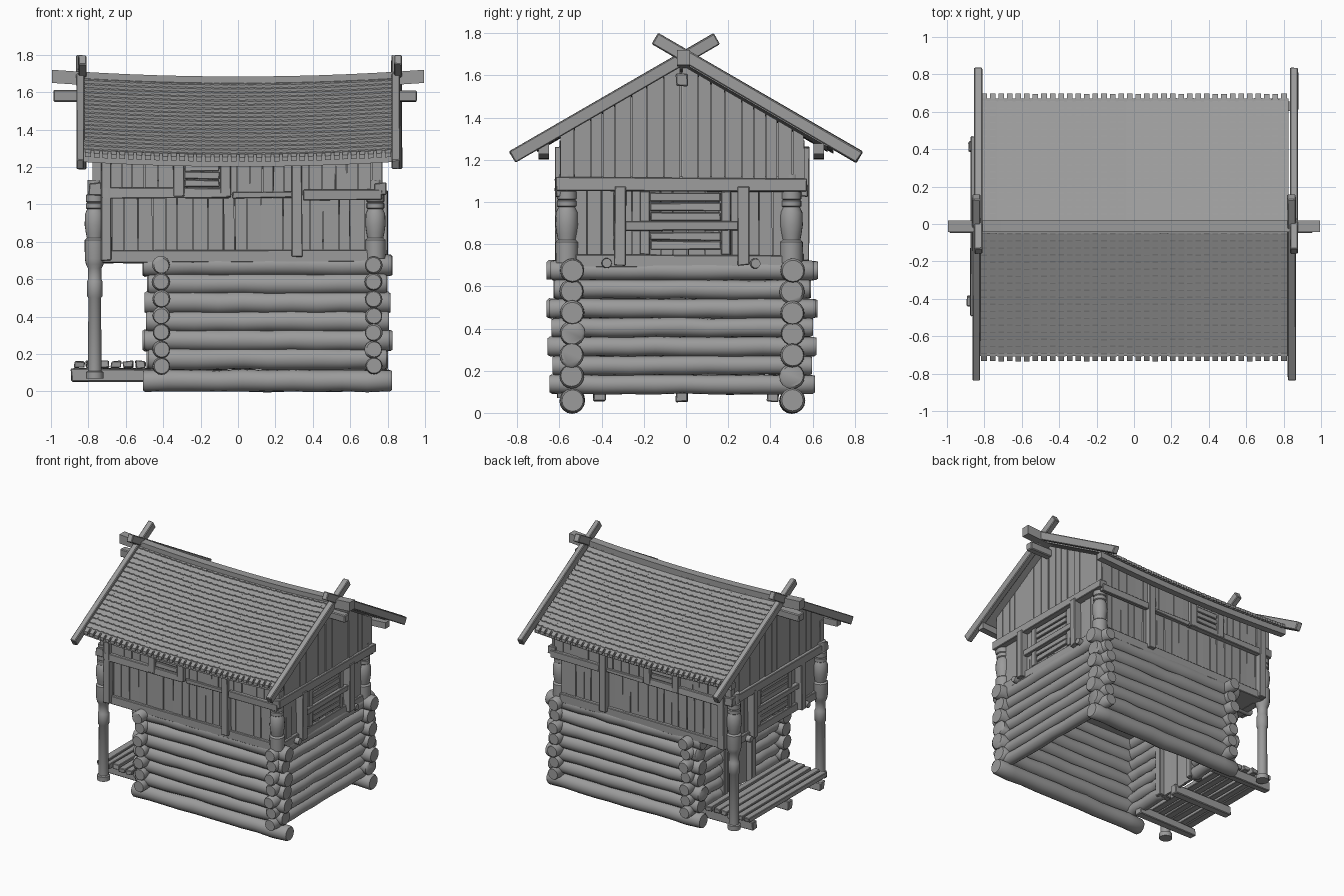
import bpy, bmesh, math, random
from mathutils import Matrix, Vector

random.seed(4)
cube = bpy.data.objects.get("Cube")
if cube:
    bpy.data.objects.remove(cube, do_unlink=True)

wood = bpy.data.materials.new("grey_wood")
GREY = (0.33, 0.33, 0.33, 1)
wood.diffuse_color = GREY
wood.use_nodes = True
wood.node_tree.nodes["Principled BSDF"].inputs["Base Color"].default_value = GREY
wood.node_tree.nodes["Principled BSDF"].inputs["Roughness"].default_value = 0.8

PITCH, RIDGE = 0.58, 1.658
CY = -0.018  # middle of the house body
SIDES = ((-1, "front"), (1, "back"))
X, Y, Z = Vector((1, 0, 0)), Vector((0, 1, 0)), Vector((0, 0, 1))


def jit(a):
    return random.uniform(-a, a)


def sag(x):
    return 0.025 * (x / 0.83) ** 2


def slope(y):
    return RIDGE - PITCH * abs(y)


def finish(name, bm, bevel=0.0, smooth=False):
    bmesh.ops.recalc_face_normals(bm, faces=bm.faces)
    mesh = bpy.data.meshes.new(name)
    bm.to_mesh(mesh)
    bm.free()
    ob = bpy.data.objects.new(name, mesh)
    bpy.context.collection.objects.link(ob)
    mesh.materials.append(wood)
    if bevel:
        mod = ob.modifiers.new("soft_edges", "BEVEL")
        mod.width, mod.segments = bevel, 1
    if smooth:
        bpy.ops.object.select_all(action="DESELECT")
        ob.select_set(True)
        bpy.context.view_layer.objects.active = ob
        bpy.ops.object.shade_smooth_by_angle(angle=math.radians(45))


def box(bm, x0, x1, y0, y1, z0, z1, wob=0.0):
    """Box between limits, with slightly hand-hewn corners."""
    verts = bmesh.ops.create_cube(bm, size=1)["verts"]
    for v in verts:
        v.co = Vector(((x1 if v.co.x > 0 else x0) + jit(wob),
                       (y1 if v.co.y > 0 else y0) + jit(wob),
                       (z1 if v.co.z > 0 else z0) + jit(wob)))
    return verts


def sagging_beam(bm, x0, x1, y0, y1, z0, z1):
    """Beam of short joined lengths that follows the roof's sag."""
    edges = [x0 + (x1 - x0) * i / 14 for i in range(15)]
    for a, b in zip(edges, edges[1:]):
        for v in box(bm, a, b, y0, y1, z0, z1):
            v.co.z += sag(v.co.x)
    bmesh.ops.remove_doubles(bm, verts=bm.verts, dist=0.0005)


def rings(bm, loops, sides):
    """Skin a list of (centre, radius, u, v) circles and cap both ends."""
    rows = []
    for c, r, u, v in loops:
        rows.append([bm.verts.new(c + r * (u * math.cos(math.tau * i / sides) +
                                           v * math.sin(math.tau * i / sides)))
                     for i in range(sides)])
    for a, b in zip(rows, rows[1:]):
        for i in range(sides):
            j = (i + 1) % sides
            bm.faces.new((a[i], a[j], b[j], b[i]))
    bm.faces.new(rows[0])
    bm.faces.new(rows[-1])


def log(bm, axis, a, b, side, z, r):
    """Round, slightly uneven log along the given axis."""
    other = Y if axis is X else X
    steps = 10
    stops = [a, a + 0.012] + [a + (b - a) * i / steps for i in range(1, steps)] + [b - 0.012, b]
    loops = []
    for i, t in enumerate(stops):
        end = i in (0, len(stops) - 1)
        c = axis * t + other * (side + jit(0.003)) + Z * (z + jit(0.003))
        loops.append((c, r * (0.87 if end else 1 + jit(0.04)), other, Z))
    rings(bm, loops, 16)


def lathe(bm, x, y, profile):
    rings(bm, [(Vector((x, y, z)), r, X, Y) for r, z in profile], 20)


# Log walls along the long sides
for s, side in SIDES:
    bm = bmesh.new()
    for i in range(7):
        z = 0.058 if i == 0 else 0.075 + 0.1 * i
        out = (0.02 if i % 2 else 0) + jit(0.008)
        log(bm, X, -0.505 + out, 0.82 - out, CY + s * 0.522, z, 0.058)
    finish(side + "_log_wall", bm, smooth=True)

# Log walls across, the porch side split by a doorway
for x, name in ((0.725, "gable_log_wall"), (-0.41, "porch_log_wall")):
    bm = bmesh.new()
    for i in range(7):
        z = 0.135 + 0.09 * i
        e = (0.635 if i % 2 == 0 else 0.61) + jit(0.01)
        if x < 0 and i < 5:
            log(bm, Y, CY - e, -0.17, x, z, 0.046)
            log(bm, Y, 0.17, CY + e, x, z, 0.046)
        else:
            log(bm, Y, CY - e, CY + e, x, z, 0.046)
    finish(name, bm, smooth=True)

# Door with its frame
bm = bmesh.new()
for s in (-1, 1):
    box(bm, -0.47, -0.36, s * 0.17 - 0.025, s * 0.17 + 0.025, 0.1, 0.63)
box(bm, -0.47, -0.36, -0.2, 0.2, 0.57, 0.62)
finish("door_frame", bm, 0.005)
bm = bmesh.new()
for i in range(4):
    box(bm, -0.42, -0.4, -0.15 + i * 0.075, -0.079 + i * 0.075, 0.1, 0.58, 0.002)
finish("door", bm)

# Porch joists and deck
bm = bmesh.new()
for y in (-0.41, -0.02, 0.41):
    box(bm, -0.89, -0.38, y - 0.028, y + 0.028, 0.055, 0.12, 0.006)
finish("porch_joists", bm, 0.005)
bm = bmesh.new()
for i in range(6):
    x = -0.85 + i * 0.066
    box(bm, x - 0.027, x + 0.027, -0.5 + jit(0.02), 0.47 + jit(0.02), 0.125, 0.162, 0.006)
finish("porch_planks", bm, 0.004)

# Turned corner posts
CARVED = [(0.053, 0.71), (0.054, 0.81), (0.042, 0.82), (0.048, 0.85), (0.054, 0.89), (0.052, 0.95),
          (0.04, 0.975), (0.047, 0.98), (0.047, 1.005), (0.041, 1.01), (0.047, 1.015),
          (0.047, 1.05), (0.04, 1.055), (0.038, 1.13)]
LEG = [(0.046, 0.07), (0.046, 0.105), (0.036, 0.11), (0.034, 0.5), (0.041, 0.51), (0.041, 0.59),
       (0.035, 0.6), (0.037, 0.66), (0.047, 0.68)]
for y, side in ((-0.565, "front"), (0.5, "back")):
    for x, name, profile in ((0.735, "corner_post", CARVED), (-0.766, "porch_post", LEG + CARVED)):
        bm = bmesh.new()
        lathe(bm, x, y, profile)
        finish(side + "_" + name, bm, smooth=True)

# Upper floor
bm = bmesh.new()
box(bm, -0.73, 0.72, -0.55, 0.51, 0.695, 0.725)
for y in (-0.375, 0.33):
    log(bm, X, -0.8, 0.8, y, 0.71, 0.025)
finish("upper_floor", bm)


def board_run(bm, a, b, make):
    """Lay upright boards of uneven width from a to b."""
    t = a
    while t < b - 0.02:
        e = min(t + random.uniform(0.055, 0.085), b)
        make(bm, t + 0.002, e - 0.002, jit(0.004))
        t = e


# Long upper walls: boards, rails, studs and lattice window
for s, side in SIDES:
    def wall(bm, x0, x1, y_in, y_out, z0, z1, wob=0.002):
        ys = sorted((CY + s * y_in, CY + s * y_out))
        return box(bm, x0, x1, ys[0], ys[1], z0, z1, wob)

    bm = bmesh.new()
    wall(bm, -0.73, 0.72, 0.525, 0.54, 0.7, 1.27, 0)
    board_run(bm, -0.73, 0.7, lambda m, a, b, d: wall(m, a, b, 0.53, 0.555 + d, 0.73, 1.05))
    board_run(bm, -0.78, 0.765, lambda m, a, b, d: wall(m, a, b, 0.53, 0.576 + d, 1.05, 1.29))
    finish(side + "_wall_boards", bm)

    bm = bmesh.new()
    wall(bm, -0.73, 0.7, 0.52, 0.578, 0.69, 0.755, 0.004)
    wall(bm, -0.73, -0.05, 0.56, 0.598, 1.035, 1.09, 0.004)
    wall(bm, -0.03, 0.3, 0.56, 0.59, 1.035, 1.065, 0.004)
    wall(bm, 0.35, 0.77, 0.56, 0.598, 1.025, 1.08, 0.004)
    for x, z0 in ((-0.315, 1.04), (-0.065, 1.04), (0.315, 0.72), (-0.705, 0.7)):
        wall(bm, x - 0.028, x + 0.028, 0.55, 0.602, z0, 1.26, 0.003)
    for z in (1.092, 1.135, 1.178):
        wall(bm, -0.285, -0.1, 0.56, 0.592, z, z + 0.039, 0.003)
    finish(side + "_wall_beams", bm, 0.004)

# Gable walls: boards following the roof, rails, studs and lattice window
for s, side in ((1, "right"), (-1, "porch")):
    def gable(bm, y0, y1, x_in, x_out, z0, z1, wob=0.002):
        return box(bm, min(s * x_in, s * x_out), max(s * x_in, s * x_out), y0, y1, z0, z1, wob)

    def gable_board(bm, a, b, d):
        for v in gable(bm, CY + a, CY + b, 0.72, 0.77 + d, 1.1, 2, 0):
            if v.co.z > 1.5:
                v.co.z = slope(v.co.y - CY) - 0.01

    bm = bmesh.new()
    gable(bm, -0.55, 0.51, 0.7, 0.72, 0.7, 1.12, 0)
    board_run(bm, -0.55, 0.51, lambda m, a, b, d: gable(m, a, b, 0.71, 0.745 + d, 0.72, 1.08))
    board_run(bm, -0.578, 0, gable_board)
    board_run(bm, 0, 0.578, gable_board)
    finish(side + "_gable_boards", bm)

    bm = bmesh.new()
    gable(bm, -0.62, 0.57, 0.73, 0.795, 1.05, 1.115, 0.005)
    gable(bm, -0.52, 0.48, 0.7, 0.765, 0.69, 0.75, 0.004)
    for y in (-0.312, 0.27):
        gable(bm, y - 0.028, y + 0.028, 0.73, 0.8, 0.7, 1.075, 0.004)
    gable(bm, -0.285, 0.25, 0.74, 0.78, 0.865, 0.908, 0.003)
    for y in (-0.195, 0.19):
        gable(bm, y - 0.022, y + 0.022, 0.73, 0.765, 0.75, 1.05, 0.003)
    for z in (0.775, 0.818, 0.912, 0.957, 1.002):
        gable(bm, -0.17, 0.165, 0.73, 0.763, z, z + 0.04, 0.003)
    finish(side + "_gable_beams", bm, 0.004)

# Sagging roof: a solid sheet under close courses with small toothed edges
ROWS, COLS, EAVE, HALF, TOOTH = 19, 36, 0.715, 0.825, 0.026
for s, side in SIDES:
    bm = bmesh.new()
    step = 2 * HALF / COLS
    for i in range(COLS):
        x = -HALF + step * i
        for v in box(bm, x, x + step, 0, EAVE - TOOTH, 0, 1):
            v.co.z = slope(v.co.y) + (0 if v.co.z > 0.5 else -0.022)
        for r in range(ROWS):
            eave = r == ROWS - 1
            low = EAVE * (r + 1) / ROWS + jit(0.0015)
            root = low - (TOOTH if eave else 0.004)
            tip = box(bm, x + 0.008, x + step - 0.008, root - 0.002, low, 0, 1)
            for v in box(bm, x, x + step, low - 0.045, root, 0, 1) + tip:
                lift = 0.009 if v.co.y > low - 0.03 else 0.001
                v.co.z = slope(v.co.y) + (lift if v.co.z > 0.5 else -0.014)
    for v in bm.verts:
        v.co.y = CY + v.co.y * s
        v.co.z += sag(v.co.x)
    finish(side + "_roof_courses", bm)

# Ridge beam following the sag, and the straight beam below it
bm = bmesh.new()
sagging_beam(bm, -0.995, 0.995, -0.042, 0.02, 1.614, 1.684)
finish("ridge_beam", bm)
bm = bmesh.new()
box(bm, -0.985, 0.955, -0.048, 0.012, 1.55, 1.61, 0.003)
finish("under_ridge_beam", bm, 0.006)

# Eave purlins
bm = bmesh.new()
for y in (-0.675, 0.63):
    sagging_beam(bm, -0.85, 0.85, y - 0.025, y + 0.025, 1.202, 1.25)
finish("eave_purlins", bm)

# Crossed bargeboards
for x, end in ((0.85, "right"), (-0.838, "porch")):
    for s, side in SIDES:
        bm = bmesh.new()
        box(bm, -0.022, 0.022, -0.56, 0.56, -0.03, 0.03, 0.003)
        tilt = Matrix.Rotation(-s * math.atan(PITCH), 4, "X")
        place = Matrix.Translation((x + s * 0.006, s * 0.338, 1.493))
        bmesh.ops.transform(bm, matrix=place @ tilt, verts=bm.verts)
        finish(end + "_" + side + "_bargeboard", bm, 0.005)
